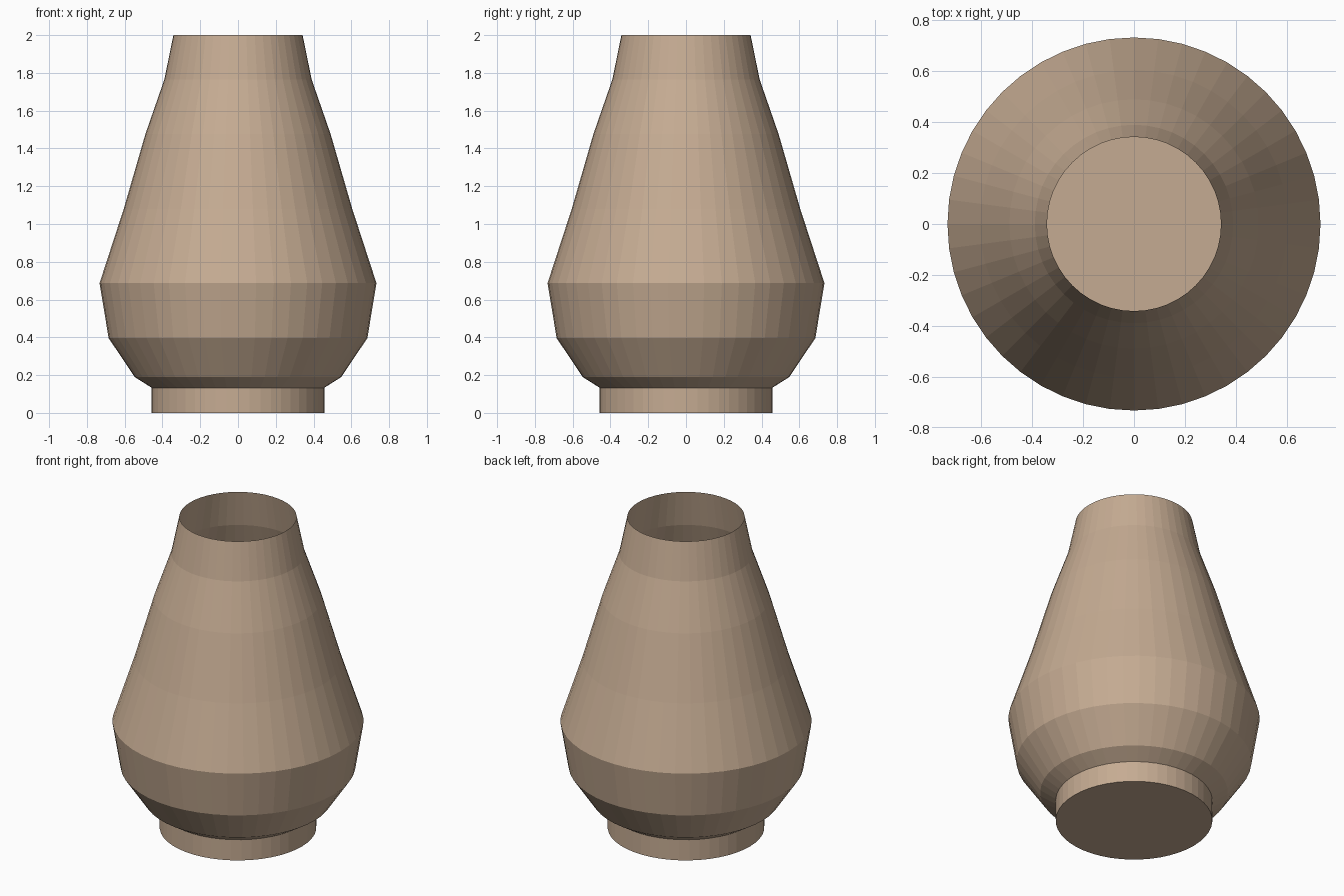
import bpy, bmesh
from math import cos, sin, tau

if "Cube" in bpy.data.objects:
    bpy.data.objects.remove(bpy.data.objects["Cube"])

SIDES = 48

# Clay colour
clay = bpy.data.materials.new("warm clay")
clay.use_nodes = True
colour = (0.56, 0.41, 0.29, 1)
clay.diffuse_color = colour
clay.node_tree.nodes["Principled BSDF"].inputs["Base Color"].default_value = colour


def lathe(name, profile, floor=False):
    """Spin (radius, height) points round z into a thin open shell."""
    bm = bmesh.new()
    rings = [[bm.verts.new((r * cos(tau * i / SIDES), r * sin(tau * i / SIDES), z))
              for i in range(SIDES)] for r, z in profile]
    for low, high in zip(rings, rings[1:]):
        for i in range(SIDES):
            j = (i + 1) % SIDES
            bm.faces.new((low[i], low[j], high[j], high[i]))
    if floor:
        bm.faces.new(rings[0][::-1])
    mesh = bpy.data.meshes.new(name)
    bm.to_mesh(mesh)
    bm.free()
    mesh.materials.append(clay)
    obj = bpy.data.objects.new(name, mesh)
    bpy.context.collection.objects.link(obj)
    return obj


# Foot, belly, shoulder and neck in one open-topped shell with a closed floor
lathe("vase", [(0.457, 0), (0.457, 0.133), (0.547, 0.19), (0.685, 0.396),
               (0.733, 0.687), (0.605, 1.08), (0.49, 1.477), (0.39, 1.765),
               (0.342, 2)], floor=True)
